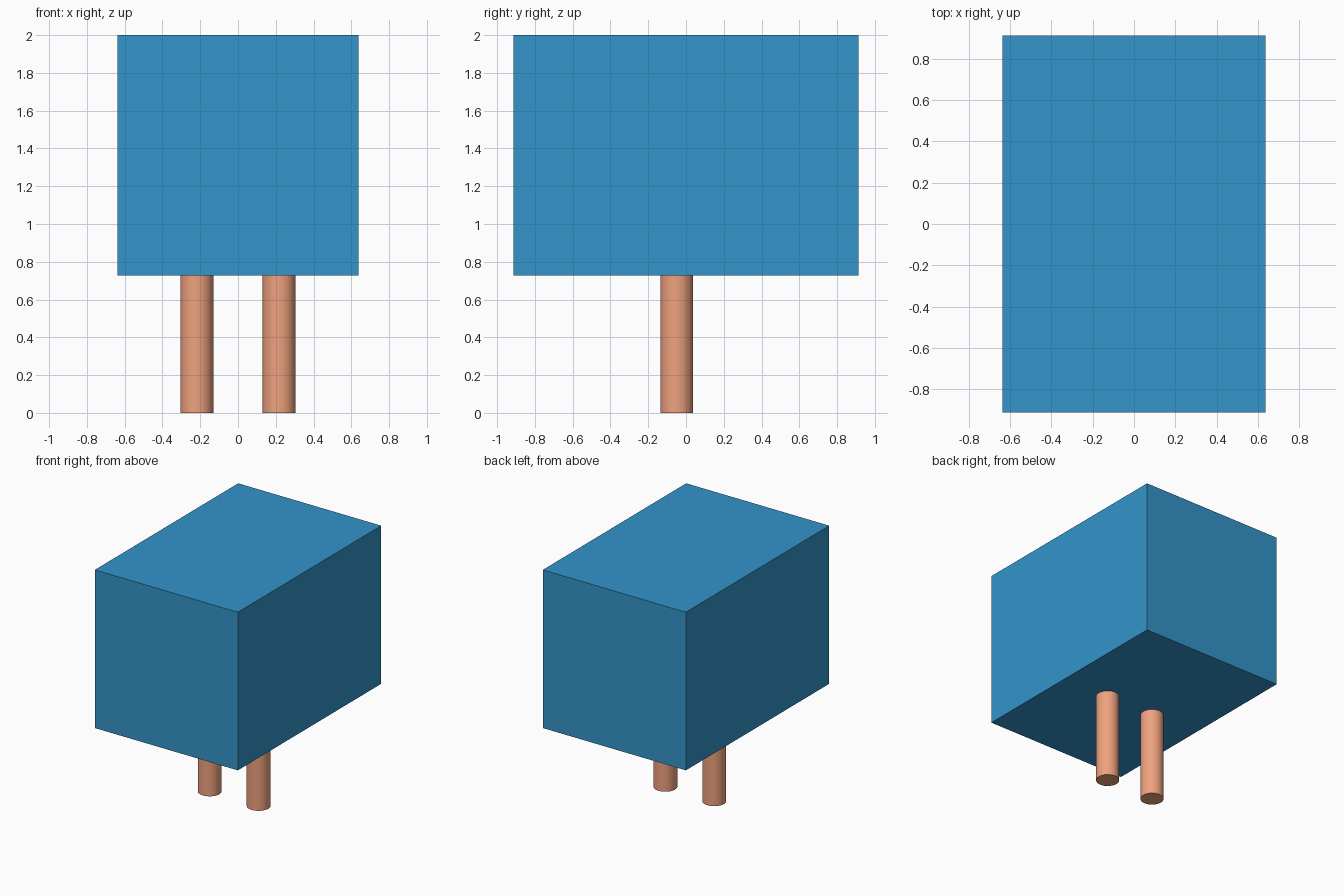
import bpy

if "Cube" in bpy.data.objects:
    bpy.data.objects.remove(bpy.data.objects["Cube"])

BASE_Z = 0.727      # underside of the body
PIN_R = 0.087


def material(name, color):
    mat = bpy.data.materials.new(name)
    mat.diffuse_color = (*color, 1.0)
    mat.use_nodes = True
    mat.node_tree.nodes["Principled BSDF"].inputs["Base Color"].default_value = mat.diffuse_color
    return mat


blue = material("blue_plastic", (0.033, 0.296, 0.59))
copper = material("copper", (0.86, 0.36, 0.21))

# Solid rectangular body
bpy.ops.mesh.primitive_cube_add(size=1, location=(0, 0, (BASE_Z + 2) / 2))
body = bpy.context.object
body.name = "body"
body.scale = (1.274, 1.824, 2 - BASE_Z)
bpy.ops.object.transform_apply(location=False, rotation=False, scale=True)
body.data.materials.append(blue)

# Two round pins below, slightly forward of the centre
for side, name in ((-1, "left_pin"), (1, "right_pin")):
    bpy.ops.mesh.primitive_cylinder_add(
        vertices=48, radius=PIN_R, depth=BASE_Z,
        location=(side * 0.218, -0.049, BASE_Z / 2))
    pin = bpy.context.object
    pin.name = name
    pin.data.materials.append(copper)
    bpy.ops.object.shade_smooth_by_angle()
